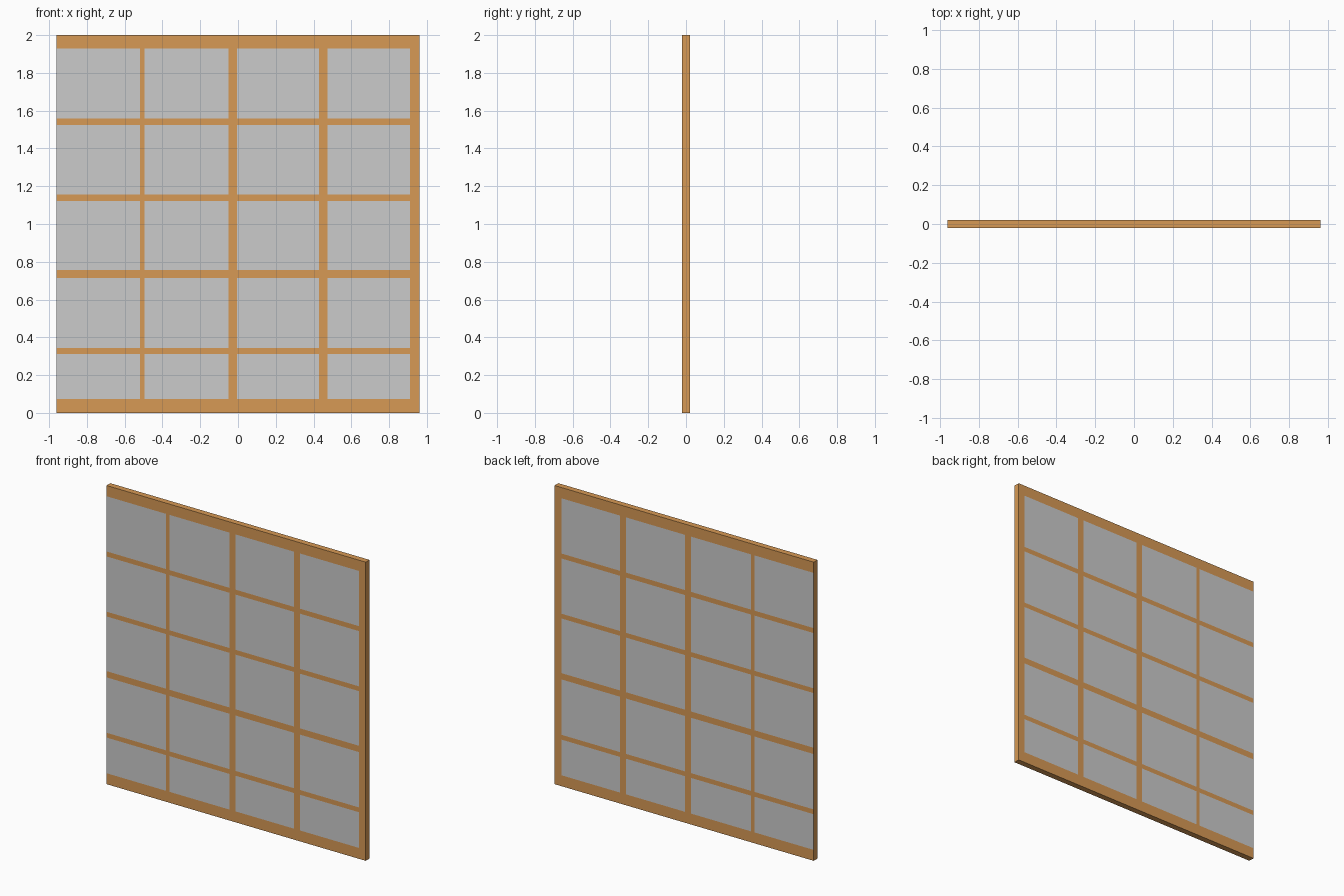
import bpy, bmesh

if "Cube" in bpy.data.objects:
    bpy.data.objects.remove(bpy.data.objects["Cube"])

HALF_W, HEIGHT, HALF_T = 0.96, 2.0, 0.02

# Frame strips (start, end); the left edge has no stile
stiles = [(-0.52, -0.495), (-0.05, -0.005), (0.43, 0.475), (0.91, 0.96)]
rails = [(0.0, 0.073), (0.312, 0.344), (0.715, 0.757),
         (1.123, 1.155), (1.525, 1.558), (1.928, 2.0)]

xs = sorted({-HALF_W} | {v for s in stiles for v in s})
zs = sorted({v for r in rails for v in r})


def in_strip(a, b, strips):
    mid = (a + b) / 2
    return any(lo < mid < hi for lo, hi in strips)


def add_quad(bm, points):
    bm.faces.new([bm.verts.new(p) for p in points])


def make_object(name, bm, material=None):
    bmesh.ops.remove_doubles(bm, verts=bm.verts, dist=1e-5)
    mesh = bpy.data.meshes.new(name)
    bm.to_mesh(mesh)
    bm.free()
    if material:
        mesh.materials.append(material)
    obj = bpy.data.objects.new(name, mesh)
    bpy.context.collection.objects.link(obj)


wood = bpy.data.materials.new("wood")
wood.diffuse_color = (0.68, 0.32, 0.09, 1)
wood.use_nodes = True
wood.node_tree.nodes["Principled BSDF"].inputs["Base Color"].default_value = wood.diffuse_color

frame, panes = bmesh.new(), bmesh.new()

# Flush front and back: wooden lattice cells and grey pane cells
for x0, x1 in zip(xs, xs[1:]):
    for z0, z1 in zip(zs, zs[1:]):
        is_wood = in_strip(x0, x1, stiles) or in_strip(z0, z1, rails)
        target = frame if is_wood else panes
        corners = [(x0, z0), (x1, z0), (x1, z1), (x0, z1)]
        add_quad(target, [(x, -HALF_T, z) for x, z in corners])
        add_quad(target, [(x, HALF_T, z) for x, z in reversed(corners)])

# Wooden top and bottom edges
for x0, x1 in zip(xs, xs[1:]):
    top = [(x0, -HALF_T), (x1, -HALF_T), (x1, HALF_T), (x0, HALF_T)]
    add_quad(frame, [(x, y, HEIGHT) for x, y in top])
    add_quad(frame, [(x, y, 0) for x, y in reversed(top)])

# Wooden left and right edges
for z0, z1 in zip(zs, zs[1:]):
    right = [(-HALF_T, z0), (HALF_T, z0), (HALF_T, z1), (-HALF_T, z1)]
    add_quad(frame, [(HALF_W, y, z) for y, z in right])
    add_quad(frame, [(-HALF_W, y, z) for y, z in reversed(right)])

make_object("lattice_frame", frame, wood)
make_object("panes", panes)
